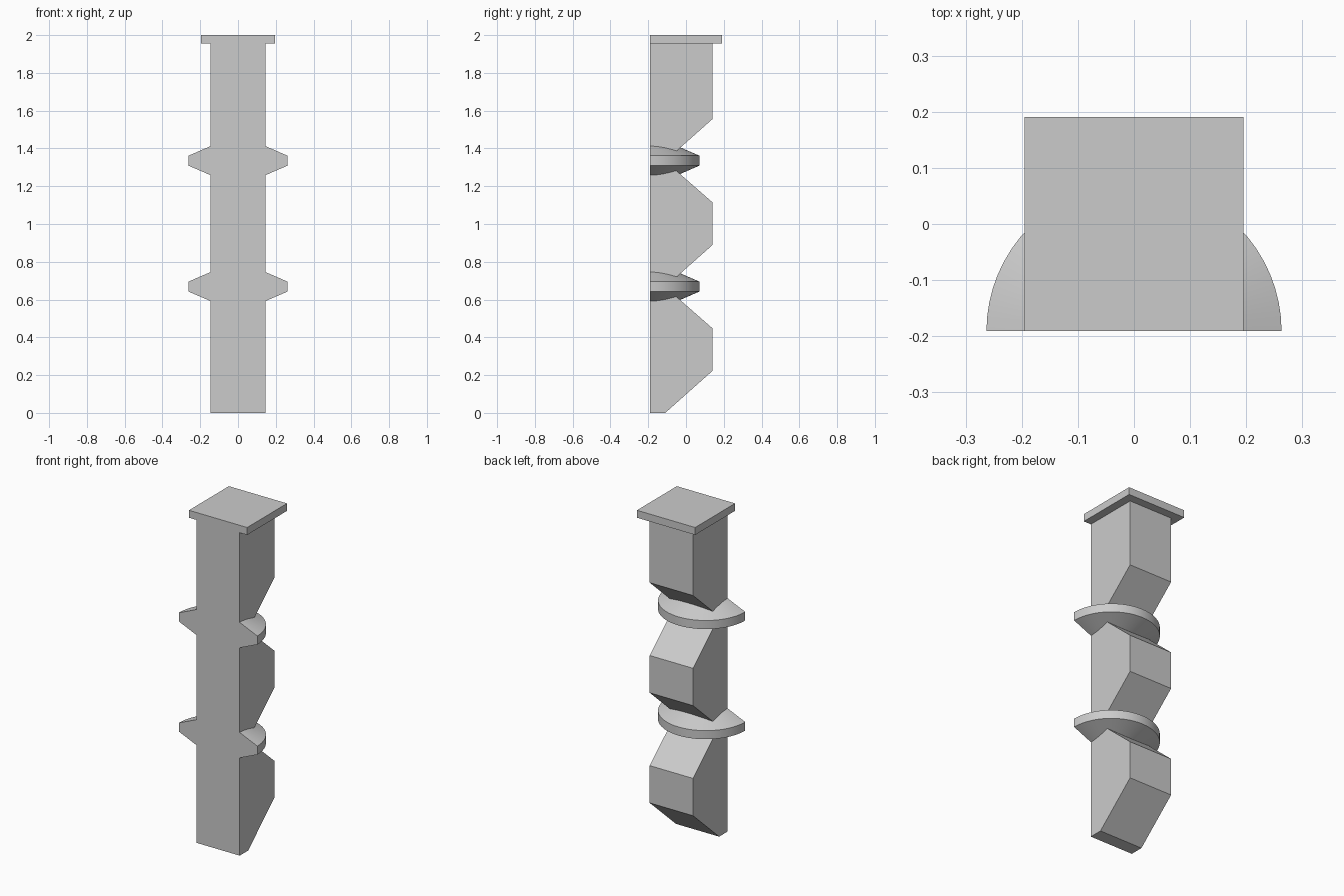
import bpy, bmesh, math

cube = bpy.data.objects.get("Cube")
if cube:
    bpy.data.objects.remove(cube, do_unlink=True)

FRONT = -0.191
HALF = 0.145       # half width of the column
PITCH = 2 / 3      # height of one column block

grey = bpy.data.materials.new("plain_grey")
grey.use_nodes = True
grey.diffuse_color = (0.6, 0.6, 0.6, 1)
grey.node_tree.nodes["Principled BSDF"].inputs["Base Color"].default_value = grey.diffuse_color


def finish(name, bm):
    bmesh.ops.remove_doubles(bm, verts=bm.verts, dist=1e-5)
    bmesh.ops.recalc_face_normals(bm, faces=bm.faces)
    mesh = bpy.data.meshes.new(name)
    bm.to_mesh(mesh)
    bm.free()
    mesh.materials.append(grey)
    obj = bpy.data.objects.new(name, mesh)
    bpy.context.collection.objects.link(obj)
    return obj


def extrude_side(name, outline, half):
    """Extrude a (y, z) side outline across x."""
    bm = bmesh.new()
    face = bm.faces.new([bm.verts.new((-half, y, z)) for y, z in outline])
    out = bmesh.ops.extrude_face_region(bm, geom=[face])
    verts = [v for v in out["geom"] if isinstance(v, bmesh.types.BMVert)]
    bmesh.ops.translate(bm, verts=verts, vec=(2 * half, 0, 0))
    return finish(name, bm)


def half_ring(name, z, segments=32):
    """Half disc with conical top and underside, flat at the front."""
    profile = [(0, 0.139), (HALF, 0.077), (0.263, 0.026)]
    profile += [(r, -h) for r, h in reversed(profile)]
    bm = bmesh.new()
    rows = []
    for i in range(segments + 1):
        a = math.pi * i / segments
        rows.append([bm.verts.new((r * math.cos(a), FRONT + r * math.sin(a), z + h))
                     for r, h in profile])
    for a, b in zip(rows, rows[1:]):
        for j in range(len(profile) - 1):
            bm.faces.new((a[j], b[j], b[j + 1], a[j + 1]))
    # Front faces only where the ring stands out beside the column
    for row in (rows[0], rows[-1]):
        bm.faces.new(row[1:5])
    obj = finish(name, bm)
    bpy.ops.object.select_all(action="DESELECT")
    obj.select_set(True)
    bpy.context.view_layer.objects.active = obj
    bpy.ops.object.shade_smooth_by_angle(angle=math.radians(30))


# Column with V-shaped notches cut into its back
NECK, BACK = -0.11, 0.14
outline = [(FRONT, 0), (NECK, 0)]
for i in range(3):
    base = i * PITCH
    outline.append((BACK, base + 0.222))
    if i < 2:
        outline += [(BACK, base + 0.448), (NECK, base + PITCH)]
outline += [(BACK, 1.955), (FRONT, 1.955)]
extrude_side("column", outline, HALF)

# Half rings around the notches
half_ring("lower_ring", PITCH + 0.002)
half_ring("upper_ring", 2 * PITCH + 0.002)

# Flat square cap
extrude_side("cap", [(FRONT, 1.955), (-FRONT, 1.955), (-FRONT, 2), (FRONT, 2)], 0.195)
